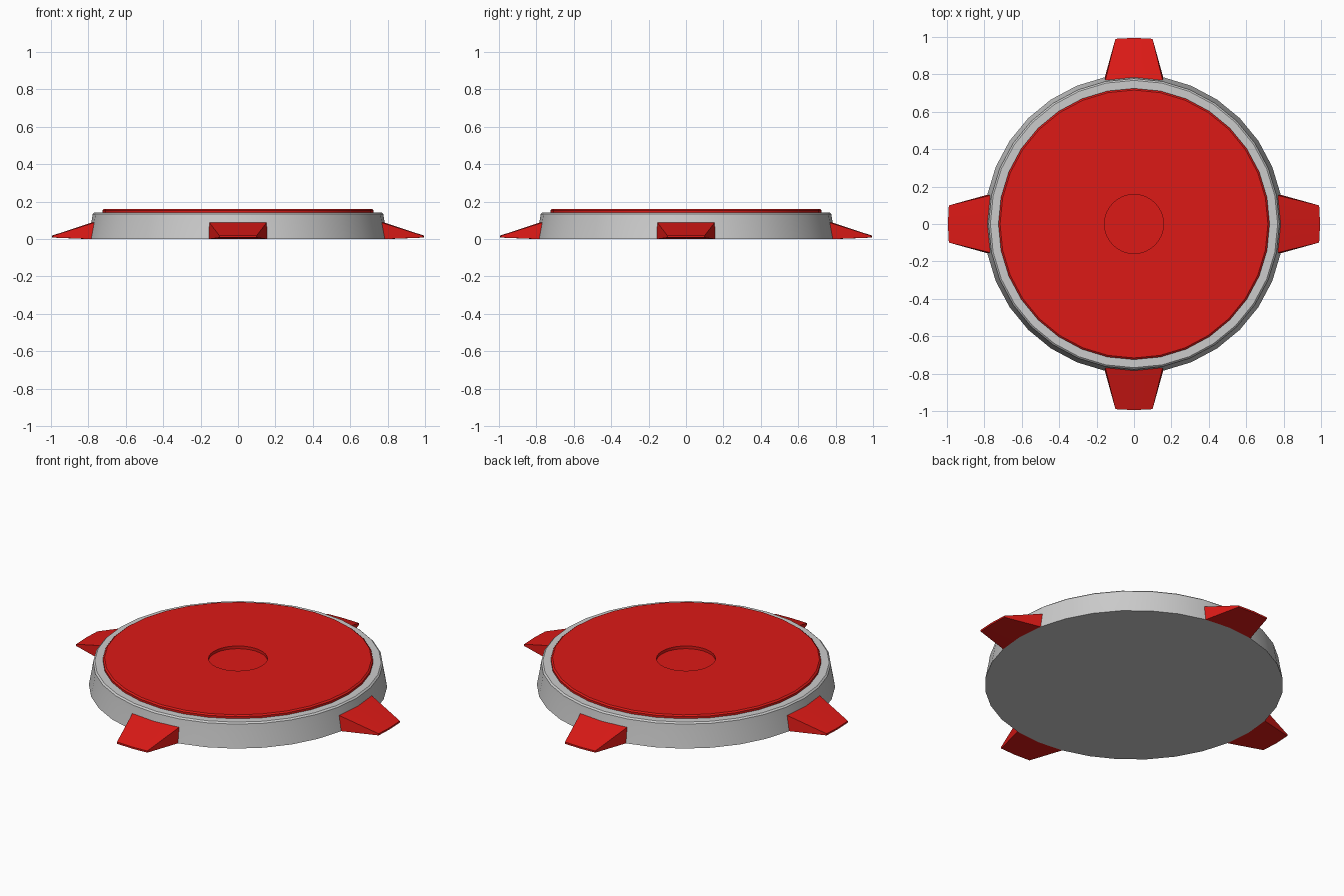
import bpy
import bmesh
from math import sin, cos, pi

if "Cube" in bpy.data.objects:
    bpy.data.objects.remove(bpy.data.objects["Cube"])

SIDES = 32


def red_material():
    mat = bpy.data.materials.new("red")
    mat.diffuse_color = (0.72, 0.01, 0.008, 1)
    mat.use_nodes = True
    mat.node_tree.nodes["Principled BSDF"].inputs["Base Color"].default_value = mat.diffuse_color
    return mat


def finish(bm, name, mat=None, angle=35):
    bmesh.ops.recalc_face_normals(bm, faces=bm.faces)
    mesh = bpy.data.meshes.new(name)
    bm.to_mesh(mesh)
    bm.free()
    obj = bpy.data.objects.new(name, mesh)
    bpy.context.collection.objects.link(obj)
    if mat:
        mesh.materials.append(mat)
    bpy.ops.object.select_all(action='DESELECT')
    obj.select_set(True)
    bpy.context.view_layer.objects.active = obj
    bpy.ops.object.shade_smooth_by_angle(angle=angle * pi / 180)
    return obj


def lathe(name, profile, mat=None):
    """Revolve (radius, z) points and cap both ends."""
    bm = bmesh.new()
    rings = []
    for r, z in profile:
        rings.append([bm.verts.new((r * cos(2 * pi * i / SIDES), r * sin(2 * pi * i / SIDES), z))
                      for i in range(SIDES)])
    for a, b in zip(rings, rings[1:]):
        for i in range(SIDES):
            j = (i + 1) % SIDES
            bm.faces.new((a[i], a[j], b[j], b[i]))
    bm.faces.new(rings[0])
    bm.faces.new(rings[-1])
    return finish(bm, name, mat)


def foot(name, turn, mat):
    """Wedge growing out of two wall facets; each section is inner/outer, top/bottom."""
    bm = bmesh.new()
    sections = []
    for k in (-1, 0, 1):
        a = turn + k * 2 * pi / SIDES    # at the wall
        t = turn + k * 0.1               # at the narrower tip
        points = [(0.80, 0.0, a), (0.995, 0.008, t), (0.995, 0.018, t), (0.784, 0.088, a)]
        sections.append([bm.verts.new((r * cos(g), r * sin(g), z)) for r, z, g in points])
    for s, e in zip(sections, sections[1:]):
        for i in range(4):
            j = (i + 1) % 4
            bm.faces.new((s[i], s[j], e[j], e[i]))
    bm.faces.new(sections[0])
    bm.faces.new(sections[-1])
    return finish(bm, name, mat)


red = red_material()

# Grey tapered base with a softened rim
lathe("base", [(0.80, 0), (0.784, 0.088), (0.777, 0.134), (0.768, 0.142), (0.70, 0.142)])

# Red top plate with chamfered edge and round central recess
lathe("top_plate", [(0.725, 0.138), (0.725, 0.154), (0.716, 0.161),
                    (0.158, 0.161), (0.158, 0.145)], red)

# Four feet around the wall
for n, side in enumerate(("right", "back", "left", "front")):
    foot(side + "_foot", n * pi / 2, red)
